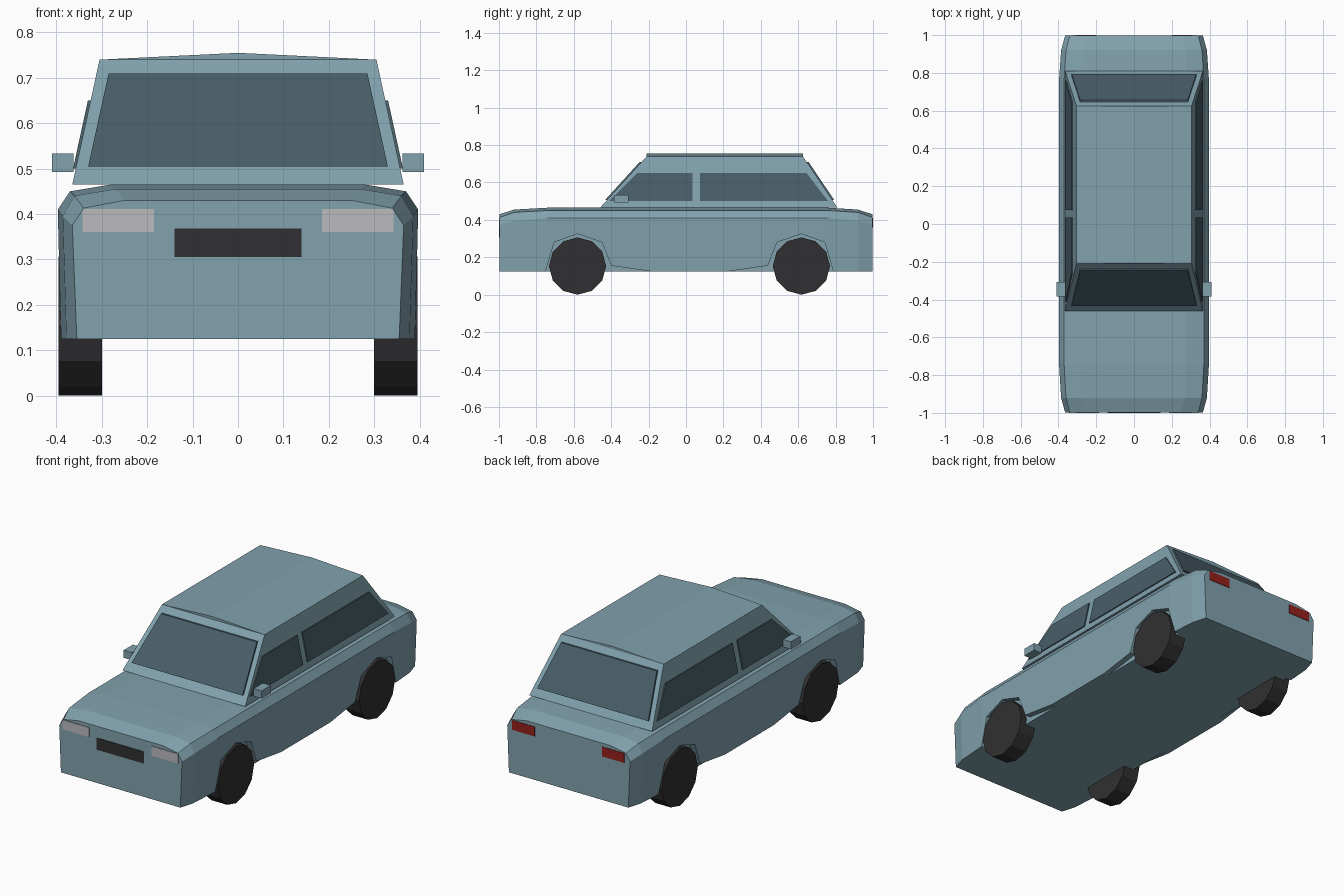
import bpy, bmesh
from math import sin, cos, radians
from mathutils import Vector

if "Cube" in bpy.data.objects:
    bpy.data.objects.remove(bpy.data.objects["Cube"])


def material(name, rgb):
    m = bpy.data.materials.new(name)
    m.diffuse_color = (*rgb, 1)
    m.use_nodes = True
    m.node_tree.nodes["Principled BSDF"].inputs["Base Color"].default_value = m.diffuse_color
    return m


PAINT = material("paint", (0.22, 0.36, 0.42))
GLASS = material("glass", (0.065, 0.11, 0.135))
RUBBER = material("rubber", (0.03, 0.03, 0.032))
LAMP = material("lamp", (0.5, 0.5, 0.52))
RED = material("red", (0.3, 0.015, 0.012))


def finish(name, bm, mat):
    bmesh.ops.recalc_face_normals(bm, faces=bm.faces)
    me = bpy.data.meshes.new(name)
    bm.to_mesh(me)
    bm.free()
    me.materials.append(mat)
    ob = bpy.data.objects.new(name, me)
    bpy.context.collection.objects.link(ob)
    return ob


def loft(name, rings, mat):
    """Closed solid skinned through rings of equal point count."""
    bm = bmesh.new()
    vs = [[bm.verts.new(p) for p in r] for r in rings]
    n = len(vs[0])
    for a, b in zip(vs, vs[1:]):
        for i in range(n):
            j = (i + 1) % n
            bm.faces.new((a[i], a[j], b[j], b[i]))
    bm.faces.new(vs[0])
    bm.faces.new(vs[-1])
    return finish(name, bm, mat)


def prism(name, pts, vec, mat):
    """Polygon extruded along a vector."""
    v = Vector(vec)
    return loft(name, [pts, [Vector(p) + v for p in pts]], mat)


def box(name, x, y, z, mat):
    return prism(name, [(x[0], y[0], z[0]), (x[1], y[0], z[0]),
                        (x[1], y[0], z[1]), (x[0], y[0], z[1])],
                 (0, y[1] - y[0], 0), mat)


# Lower body: chamfered half-sections mirrored in x and lofted along y
end = [(0.355, 0.125), (0.365, 0.375), (0.34, 0.413), (0.25, 0.43)]
near = [(0.378, 0.125), (0.386, 0.395), (0.36, 0.44), (0.27, 0.455)]
mid = [(0.39, 0.125), (0.397, 0.41), (0.37, 0.45), (0.28, 0.465)]
rings = []
for y, half in ((-0.997, end), (-0.92, near), (-0.74, mid),
                (0.76, mid), (0.92, near), (0.997, end)):
    rings.append([(x, y, z) for x, z in half] +
                 [(-x, y, z) for x, z in reversed(half)])
body = loft("lower_body", rings, PAINT)

# Shallow wheel arches cut into the sides
AXLES = (("front", -0.58, 1), ("rear", 0.617, -1))
arch = [(-0.17, 0.1), (-0.17, 0.125), (-0.125, 0.28), (0, 0.325),
        (0.13, 0.28), (0.18, 0.155), (0.39, 0.125), (0.39, 0.1)]
for end_name, yc, d in AXLES:
    for side, s in (("right", 1), ("left", -1)):
        cut = prism(f"{end_name}_{side}_arch_cutter",
                    [(s * 0.36, yc + d * y, z) for y, z in arch],
                    (s * 0.1, 0, 0), PAINT)
        cut.hide_render = True
        cut.display_type = 'WIRE'
        mod = body.modifiers.new(cut.name, 'BOOLEAN')
        mod.operation = 'DIFFERENCE'
        mod.solver = 'EXACT'
        mod.object = cut

        # Twelve-sided wheels
        ring = [(s * 0.30, yc + 0.153 * sin(radians(30 * k)),
                 0.153 - 0.153 * cos(radians(30 * k))) for k in range(12)]
        prism(f"{end_name}_{side}_wheel", ring, (s * 0.095, 0, 0), RUBBER)

# Cabin: tapered, with a slightly peaked roof
BASE, EAVE = 0.465, 0.74
bm = bmesh.new()
grid = []
for y0, y1 in ((-0.46, -0.21), (0.81, 0.625)):
    grid.append([bm.verts.new(p) for p in (
        (-0.365, y0, BASE), (-0.305, y1, EAVE), (0, y1, 0.755),
        (0.305, y1, EAVE), (0.365, y0, BASE))])
for ring in grid:
    bm.faces.new((ring[0], ring[1], ring[3], ring[4]))
    bm.faces.new((ring[1], ring[2], ring[3]))
f, r = grid
for i in range(5):
    j = (i + 1) % 5
    bm.faces.new((f[i], f[j], r[j], r[i]))
finish("cabin", bm, PAINT)


# Windscreen and rear window, lying on the sloped ends
def slope(a, b, z):
    return a + (b - a) * (z - BASE) / (EAVE - BASE)


for name, a, b, d in (("windscreen", -0.46, -0.21, -1),
                      ("rear_window", 0.81, 0.625, 1)):
    pts = [(x, slope(a, b, z) + d * 0.01, z) for x, z in
           ((-0.33, 0.505), (0.33, 0.505), (0.285, 0.71), (-0.285, 0.71))]
    prism(name, pts, (0, -d * 0.015, 0), GLASS)

# Side windows and door mirrors
panes = {"front_side_window": [(-0.41, 0.5), (0.035, 0.5), (0.035, 0.65), (-0.26, 0.65)],
         "rear_side_window": [(0.075, 0.5), (0.76, 0.5), (0.645, 0.65), (0.075, 0.65)]}
for side, s in (("right", 1), ("left", -1)):
    for name, pane in panes.items():
        pts = [(s * (slope(0.365, 0.305, z) + 0.006), y, z) for y, z in pane]
        prism(f"{side}_{name}", pts, (-s * 0.012, 0, 0), GLASS)
    box(f"{side}_mirror", (s * 0.362, s * 0.41), (-0.385, -0.307), (0.492, 0.533), PAINT)

    # Headlights and tail lights
    box(f"{side}_headlight", (s * 0.185, s * 0.343), (-1.0, -0.985), (0.36, 0.411), LAMP)
    box(f"{side}_tail_light", (s * 0.2, s * 0.333), (0.985, 1.0), (0.36, 0.411), RED)

# Grille
box("grille", (-0.14, 0.14), (-1.0, -0.985), (0.305, 0.368), RUBBER)
